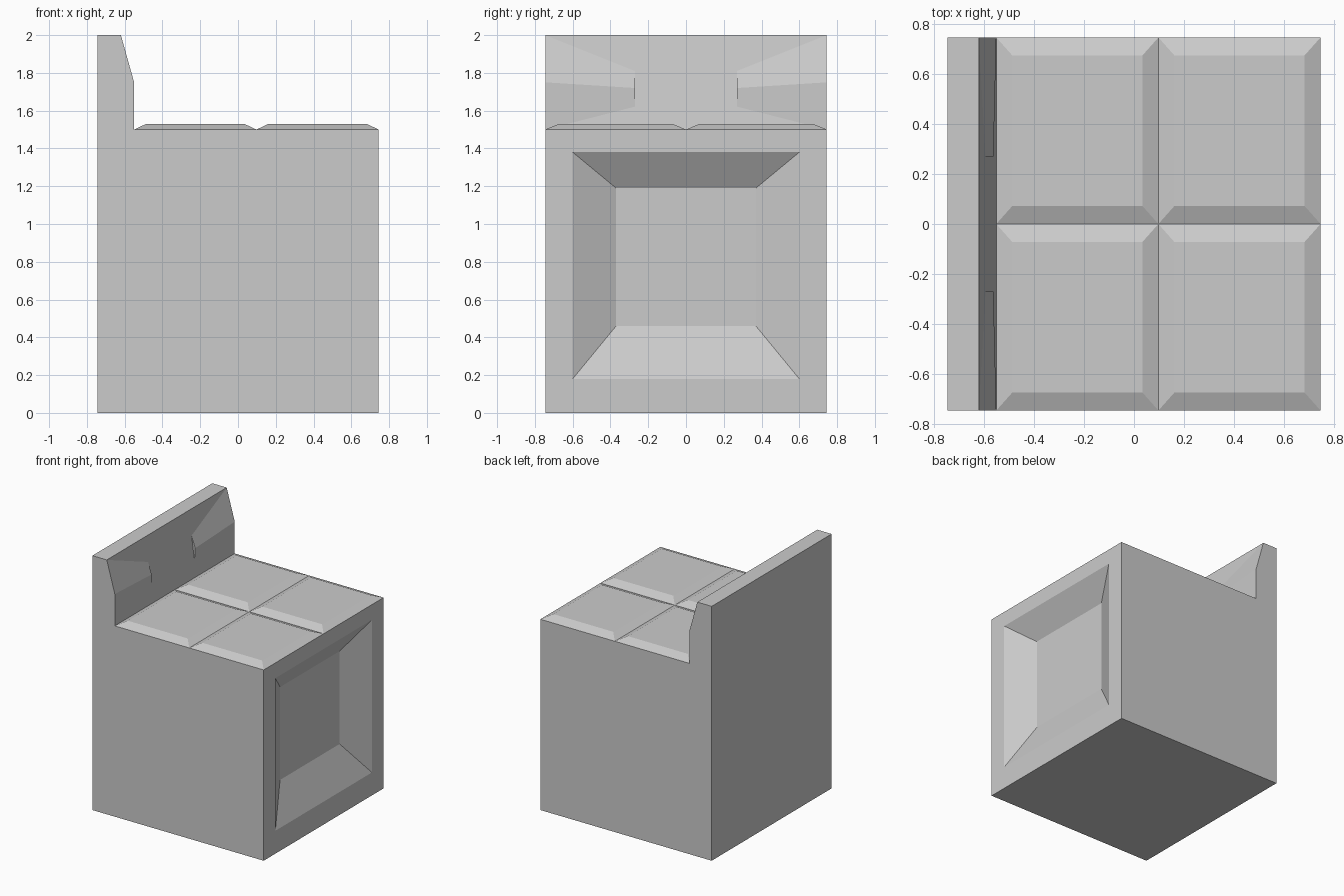
import bpy
import bmesh

HALF = 0.745      # half width and depth of the cabinet
DECK = 1.5        # height of the cooktop deck
EDGE = -0.55      # where the back panel meets the deck

cube = bpy.data.objects.get("Cube")
if cube:
    bpy.data.objects.remove(cube, do_unlink=True)

grey = bpy.data.materials.new("light_grey")
grey.use_nodes = True
grey.diffuse_color = (0.6, 0.6, 0.6, 1)
grey.node_tree.nodes["Principled BSDF"].inputs["Base Color"].default_value = (0.6, 0.6, 0.6, 1)


def finish(bm, name):
    bm.normal_update()
    mesh = bpy.data.meshes.new(name)
    bm.to_mesh(mesh)
    bm.free()
    mesh.materials.append(grey)
    obj = bpy.data.objects.new(name, mesh)
    bpy.context.collection.objects.link(obj)
    return obj


def inner_face(bm, face, place):
    """Inset a face and move each new corner with place(co)."""
    bmesh.ops.inset_individual(bm, faces=[face], thickness=0.02)
    for v in face.verts:
        v.co = place(v.co)


# Cabinet and back panel, one side profile pulled across the depth
bm = bmesh.new()
profile = [(-HALF, 0), (HALF, 0), (HALF, DECK), (EDGE, DECK), (-0.62, 2), (-HALF, 2)]
side = bm.faces.new([bm.verts.new((x, -HALF, z)) for x, z in profile])
pulled = bmesh.ops.extrude_face_region(bm, geom=[side], use_keep_orig=True)["geom"]
for v in pulled:
    if isinstance(v, bmesh.types.BMVert):
        v.co.y = HALF
bmesh.ops.recalc_face_normals(bm, faces=bm.faces[:])

# Oven door: a frame, then a sloped recess
bm.normal_update()
door = max(bm.faces, key=lambda f: f.calc_center_median().x)
for x, y, low, high in [(HALF, 0.6, 0.18, 1.38), (HALF - 0.12, 0.37, 0.46, 1.19)]:
    inner_face(bm, door, lambda co: (x, y if co.y > 0 else -y, high if co.z > 0.75 else low))
finish(bm, "stove_cabinet")

# Tapered wedges at both ends of the back panel
for name, s in (("back_panel_wedge_right", -1), ("back_panel_wedge_left", 1)):
    bm = bmesh.new()
    outer = [bm.verts.new((x, s * HALF, z)) for x, z in [(-0.62, 2), (EDGE, 1.75), (EDGE, DECK)]]
    tip = [bm.verts.new((x, s * 0.27, z)) for x, z in [(-0.593, 1.81), (-0.5615, 1.72), (-0.567, 1.62)]]
    bm.faces.new(outer)
    bm.faces.new(tip)
    for i in range(3):
        j = (i + 1) % 3
        bm.faces.new((outer[i], outer[j], tip[j], tip[i]))
    bmesh.ops.recalc_face_normals(bm, faces=bm.faces[:])
    finish(bm, name)

# Four low bevelled hob plates
middle = (EDGE + HALF) / 2
for x_name, x0, x1 in (("back", EDGE, middle), ("front", middle, HALF)):
    for y_name, y0, y1 in (("right", -HALF, 0), ("left", 0, HALF)):
        bm = bmesh.new()
        plate = bm.faces.new([bm.verts.new((x, y, DECK)) for x, y in
                              [(x0, y0), (x1, y0), (x1, y1), (x0, y1)]])
        bm.normal_update()
        cx, cy = (x0 + x1) / 2, (y0 + y1) / 2
        inner_face(bm, plate, lambda co: (
            x0 + 0.064 if co.x < cx else x1 - 0.064,
            y0 + 0.072 if co.y < cy else y1 - 0.072,
            DECK + 0.03))
        finish(bm, f"hob_plate_{x_name}_{y_name}")
